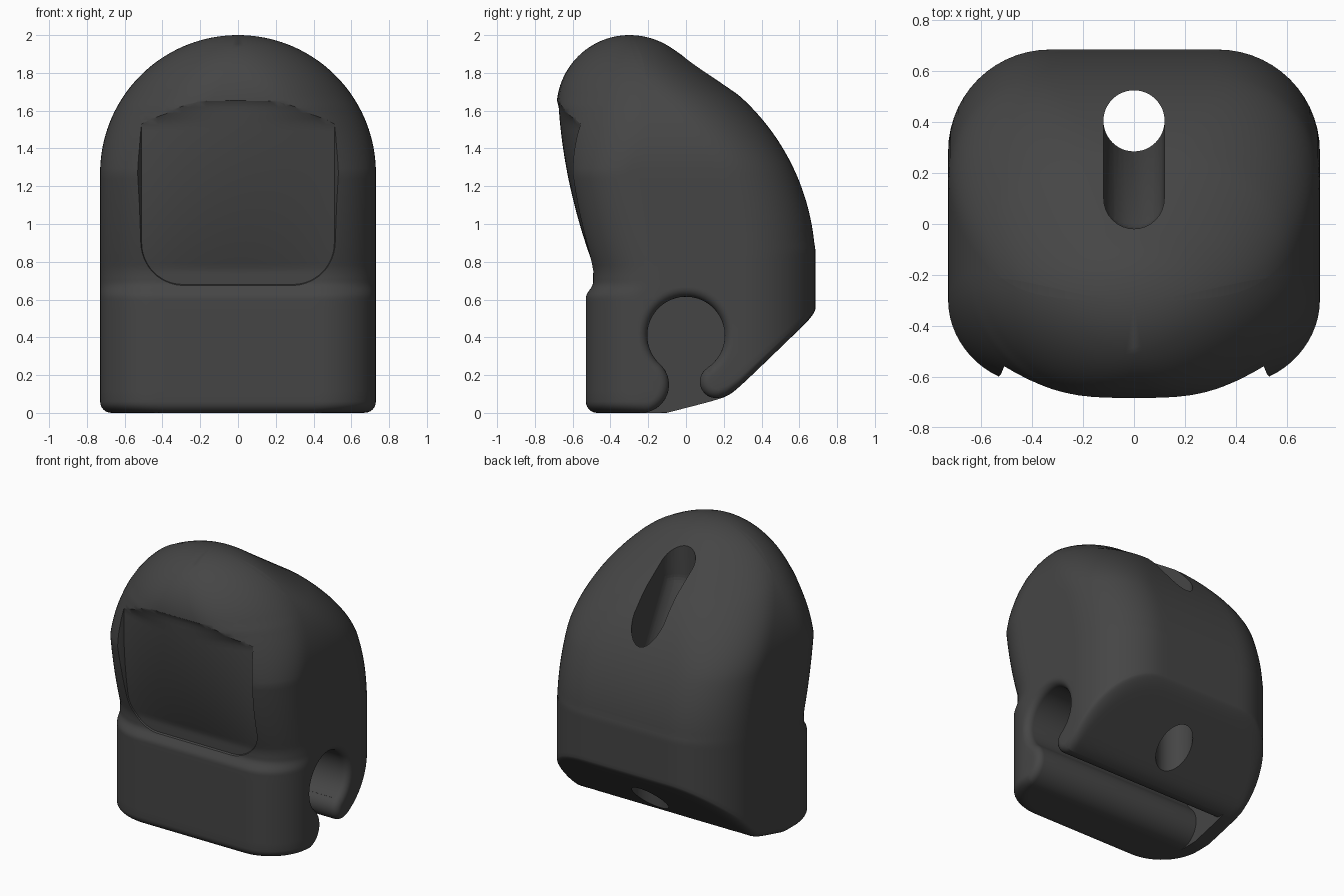
import bpy, bmesh
from math import sin, cos, pi, sqrt, radians
from mathutils import Matrix

if "Cube" in bpy.data.objects:
    bpy.data.objects.remove(bpy.data.objects["Cube"])

lerp = lambda a, b, t: a + (b - a) * t
clamp = lambda v: max(0.0, min(1.0, v))
smax = lambda a, b, e: (a + b + sqrt((a - b) ** 2 + e * e)) / 2


def finish(name, bm):
    bmesh.ops.recalc_face_normals(bm, faces=bm.faces)
    me = bpy.data.meshes.new(name)
    bm.to_mesh(me)
    bm.free()
    ob = bpy.data.objects.new(name, me)
    bpy.context.collection.objects.link(ob)
    return ob


def bridge(bm, a, b):
    n = len(a)
    for i in range(n):
        bm.faces.new((a[i], a[(i + 1) % n], b[(i + 1) % n], b[i]))


# Side profile: pad centre line, front edge, back edge
def pad_mid(z):
    s = max(0, (z - .757) / .913)
    return -.49 - .195 * s - .15 * s * (1 - s)


def front(z):
    if z > 1.61:
        return -.3 - .386 * sqrt(max(0, 1 - ((z - 1.61) / .39) ** 2))
    t = clamp((z - .61) / .08)
    return pad_mid(z) - .002 - .038 * (1 - t * t * (3 - 2 * t))


def back(z):
    if z < .78:
        return .685
    if z < 1.685:
        return .685 - 1.205 + sqrt(1.205 ** 2 - (z - .78) ** 2)
    if z < 1.924:
        return lerp(.2756, -.065, (z - 1.685) / .239)
    return -.3 + sqrt(max(0, .16 - (z - 1.6) ** 2))


def underside(y):
    return max(0, smax(.25 * (y + .1), .15 + .97 * (y - .3), .03))


# Rounded horizontal section, with a bulging front
def section(z, inset=0):
    k = clamp((z - 1.27) / .73)
    kb = k ** 1.5
    w = sqrt(.73 ** 2 - max(0, z - 1.27) ** 2) - inset
    bulge = .07 * clamp((z - .757) / .913) * min(1, (2 - z) / .33)
    yf, yb = front(z) + bulge + inset, back(z) - inset
    mid = lerp(0, -.3, kb)
    rx = {1: min(w, lerp(.40, w, kb * .95)), -1: min(w, lerp(.30, w, k * .95))}
    ry = {1: lerp(.40, yb - mid, kb), -1: lerp(.30, mid - yf, k)}
    half = []                                   # front centre to back centre
    for i in range(10):
        half.append(((w - rx[-1]) * i / 10, yf))
    for i in range(14):
        a = -pi / 2 + pi / 2 * i / 14
        half.append((w - rx[-1] + rx[-1] * cos(a), yf + ry[-1] + ry[-1] * sin(a)))
    for i in range(8):
        half.append((w, lerp(yf + ry[-1], yb - ry[1], i / 8)))
    for i in range(14):
        a = pi / 2 * i / 14
        half.append((w - rx[1] + rx[1] * cos(a), yb - ry[1] + ry[1] * sin(a)))
    for i in range(7):
        half.append(((w - rx[1]) * (1 - i / 6), yb))
    pts = half + [(-x, y) for x, y in half[-2:0:-1]]
    return [(x, y - (bulge * (1 - (x / w) ** 2) if y < mid else 0) *
             clamp((mid - y) / max(1e-6, mid - yf)) ** 2) for x, y in pts]


# Main body: stacked sections on a sloped underside
bm = bmesh.new()


def put(x, y, z):
    return bm.verts.new((x, y, z + underside(y) * (1 - z / .9) if z < .9 else z))


base = section(.0, .06)
centre = put(0, .08, 0)
rings = []
for i in range(1, 24):
    t = i / 24
    rings.append([put(x * t, .08 + (y - .08) * t, 0) for x, y in base])
levels = [(.06 * (1 - cos(a)), .06 * (1 - sin(a))) for a in [pi / 2 * i / 6 for i in range(7)]]
levels += [(lerp(.06, .6, i / 10), 0) for i in range(1, 11)]
levels += [(lerp(.6, .72, i / 8), 0) for i in range(1, 9)]
levels += [(lerp(.72, 1.27, i / 18), 0) for i in range(1, 19)]
levels += [(1.27 + .73 * sin(pi / 2 * i / 48), 0) for i in range(1, 48)]
for z, inset in levels:
    rings.append([put(x, y, z) for x, y in section(z, inset)])
for a, b in zip(rings, rings[1:]):
    bridge(bm, a, b)
tip = bm.verts.new((0, -.3, 2))
n = len(base)
for i in range(n):
    bm.faces.new((centre, rings[0][i], rings[0][(i + 1) % n]))
    bm.faces.new((tip, rings[-1][i], rings[-1][(i + 1) % n]))
body = finish("body", bm)

# Front pad recess cutter with flared walls
bm = bmesh.new()
COLS = 24


def pad_y(x, z):
    q = min(1, abs(x) / .51) ** 2
    s = clamp((z - .757) / .913)
    return pad_mid(z) + .008 + .13 * s * q - max(0, z - 1.54) * .8 * q - max(0, z - 1.64) * .6


def pad_layer(e, d):
    r = .22 + e
    rows = [(.29 + r * cos(a), .9 + r * sin(a)) for a in [-pi / 2 + pi / 2 * i / 12 for i in range(12)]]
    rows += [(.51 + e, lerp(.9, 1.9, i / 32)) for i in range(33)]
    grid = []
    for h, z in rows:
        xs = [h * (2 * c / COLS - 1) for c in range(COLS + 1)]
        grid.append([bm.verts.new((x, pad_y(x, z) - d, z)) for x in xs])
    return grid


def border(g):
    return g[0] + [r[-1] for r in g[1:-1]] + g[-1][::-1] + [r[0] for r in g[-2:0:-1]]


def fill(g):
    for p, q in zip(g, g[1:]):
        for c in range(COLS):
            bm.faces.new((p[c], p[c + 1], q[c + 1], q[c]))


layers = [pad_layer(e, d) for e, d in ((0, 0), (.012, .03), (.03, .055), (.05, .07), (.3, .3))]
fill(layers[0])
fill(layers[-1])
for a, b in zip(layers, layers[1:]):
    bridge(bm, border(a), border(b))
bmesh.ops.delete(bm, geom=[v for v in bm.verts if not v.link_faces], context='VERTS')
pad_cutter = finish("pad_cutter", bm)


# Keyhole slot cutter, open at the right, blind at the left
def arc(cy, cz, r, a0, a1, n):
    return [(cy + r * cos(radians(lerp(a0, a1, i / n))), cz + r * sin(radians(lerp(a0, a1, i / n))))
            for i in range(n + 1)]


def keyhole(e):
    p = arc(-.239, .149, .149 - e, -90, 47, 16)
    p += arc(0, .41, .205 + e, 227, -56.5, 40)
    p += arc(.16, .165, .087 - e, 122.5, 285, 14)
    return p + [(p[-1][0], -.3), (p[0][0], -.3)]


bm = bmesh.new()
stations = [(-.6, 0)] + [(.68 + .05 * sin(a), .05 * (1 - cos(a))) for a in [radians(i * 15) for i in range(7)]]
stations.append((.95, .05))
rings = [[bm.verts.new((x, y, z)) for y, z in keyhole(e)] for x, e in stations]
for a, b in zip(rings, rings[1:]):
    bridge(bm, a, b)
bm.faces.new(rings[0])
bm.faces.new(rings[-1])
slot_cutter = finish("slot_cutter", bm)

# Cord hole cutters: vertical bore and the open trough above it
bm = bmesh.new()
bmesh.ops.create_cone(bm, cap_ends=True, segments=48, radius1=.12, radius2=.12, depth=2.4,
                      matrix=Matrix.Translation((0, .405, 1)))
bore_cutter = finish("bore_cutter", bm)
bm = bmesh.new()
for y, z in ((.1, 1.68), (.402, 1.12), (.1, 2.3), (.402, 2.3)):
    bmesh.ops.create_uvsphere(bm, u_segments=32, v_segments=20, radius=.119,
                              matrix=Matrix.Translation((0, y, z)))
hull = bmesh.ops.convex_hull(bm, input=bm.verts)
bmesh.ops.delete(bm, geom=[v for v in set(hull["geom_interior"]) | set(hull["geom_unused"])
                           if isinstance(v, bmesh.types.BMVert)], context='VERTS')
trough_cutter = finish("trough_cutter", bm)

# Carve, colour and shade
bpy.context.view_layer.objects.active = body
body.select_set(True)
for cutter in (pad_cutter, slot_cutter, bore_cutter, trough_cutter):
    m = body.modifiers.new(cutter.name, 'BOOLEAN')
    m.operation, m.solver, m.object = 'DIFFERENCE', 'EXACT', cutter
    bpy.ops.object.modifier_apply(modifier=m.name)
    bpy.data.objects.remove(cutter)
mat = bpy.data.materials.new("dark_plastic")
mat.diffuse_color = (.06, .06, .06, 1)
mat.use_nodes = True
mat.node_tree.nodes["Principled BSDF"].inputs["Base Color"].default_value = mat.diffuse_color
body.data.materials.clear()
body.data.materials.append(mat)
bpy.ops.object.shade_smooth_by_angle(angle=radians(35))
